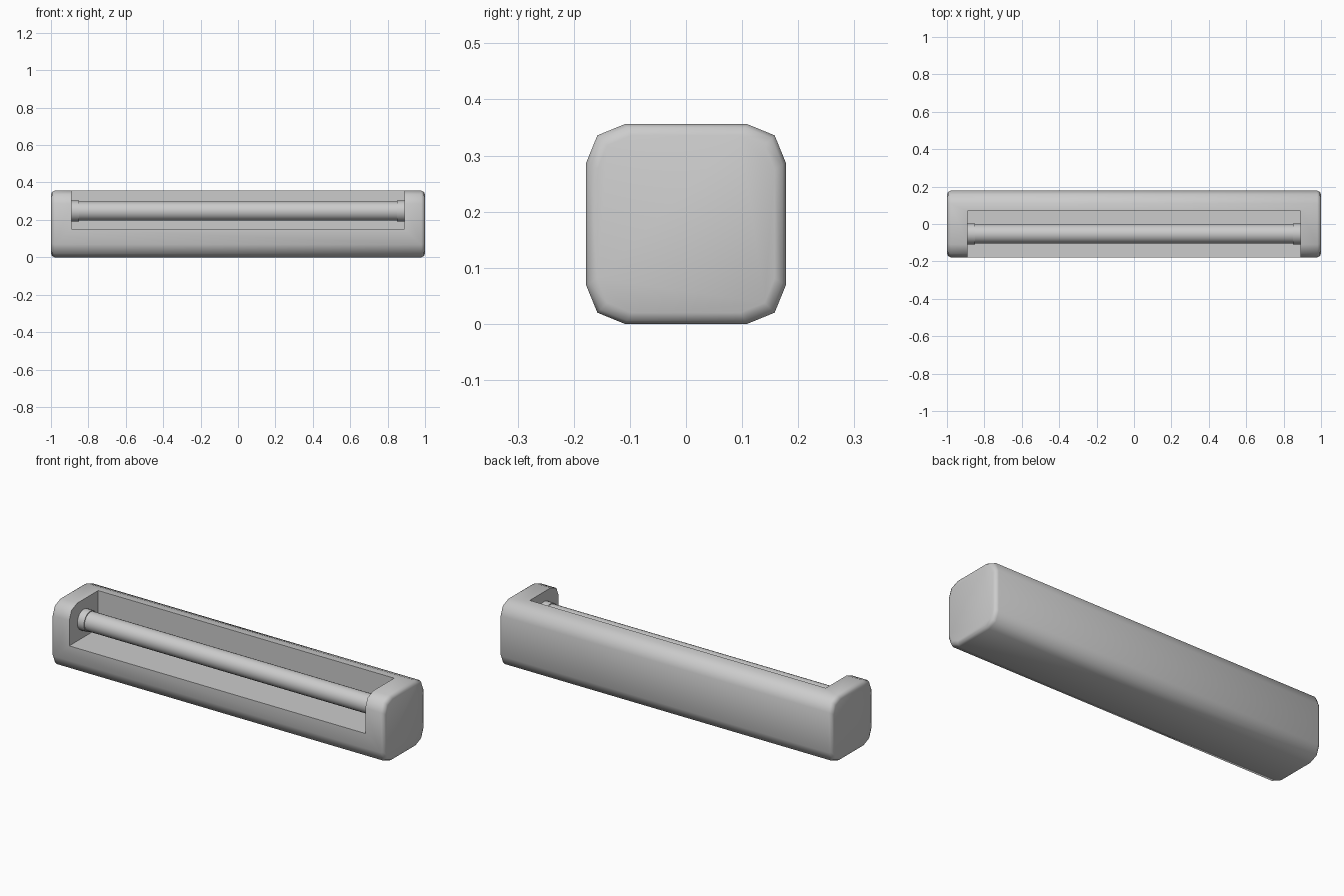
import bpy, bmesh, math

if "Cube" in bpy.data.objects:
    bpy.data.objects.remove(bpy.data.objects["Cube"])

CY, CZ, R = -0.053, 0.247, 0.178


def smooth(obj, angle):
    bpy.ops.object.select_all(action='DESELECT')
    obj.select_set(True)
    bpy.context.view_layer.objects.active = obj
    bpy.ops.object.shade_smooth_by_angle(angle=math.radians(angle))


def loft(name, rings):
    """Skin a closed solid through equal-length rings of points."""
    bm = bmesh.new()
    loops = [[bm.verts.new(p) for p in ring] for ring in rings]
    n = len(loops[0])
    for a, b in zip(loops, loops[1:]):
        for i in range(n):
            j = (i + 1) % n
            bm.faces.new((a[i], a[j], b[j], b[i]))
    bm.faces.new(loops[0])
    bm.faces.new(loops[-1])
    bmesh.ops.recalc_face_normals(bm, faces=bm.faces)
    mesh = bpy.data.meshes.new(name)
    bm.to_mesh(mesh)
    bm.free()
    obj = bpy.data.objects.new(name, mesh)
    bpy.context.collection.objects.link(obj)
    return obj


# Housing: rounded-square bar with softened ends
corner = [(R, 0.109), (0.158, 0.158), (0.109, R)]
profile = []
for k in range(4):
    c, s = round(math.cos(k * math.pi / 2)), round(math.sin(k * math.pi / 2))
    profile += [(c * y - s * z, s * y + c * z) for y, z in corner]

stations = [(-1, 0.02), (-0.994, 0.006), (-0.98, 0), (0.98, 0), (0.994, 0.006), (1, 0.02)]
rings = [[(x, y * (1 - inset / R), R + z * (1 - inset / R)) for y, z in profile]
         for x, inset in stations]
housing = loft("housing", rings)

# Open front-top recess cut from the housing
bpy.ops.mesh.primitive_cube_add(size=1, location=(0, -0.115, 0.325))
cutter = bpy.context.object
cutter.name = "recess_cutter"
cutter.scale = (1.78, 0.37, 0.35)
cutter.hide_render = True
mod = housing.modifiers.new("recess", 'BOOLEAN')
mod.operation = 'DIFFERENCE'
mod.solver = 'EXACT'
mod.object = cutter
bpy.context.view_layer.objects.active = housing
bpy.ops.object.modifier_apply(modifier=mod.name)
bpy.data.objects.remove(cutter)
smooth(housing, 50)


def rod(name, x0, x1, radius):
    bpy.ops.mesh.primitive_cylinder_add(
        vertices=24, radius=radius, depth=x1 - x0,
        location=((x0 + x1) / 2, CY, CZ), rotation=(0, math.pi / 2, 0))
    obj = bpy.context.object
    obj.name = name
    smooth(obj, 40)


# Light tube and its two end sockets
rod("tube", -0.86, 0.86, 0.051)
rod("left_socket", -0.895, -0.85, 0.056)
rod("right_socket", 0.85, 0.895, 0.056)
